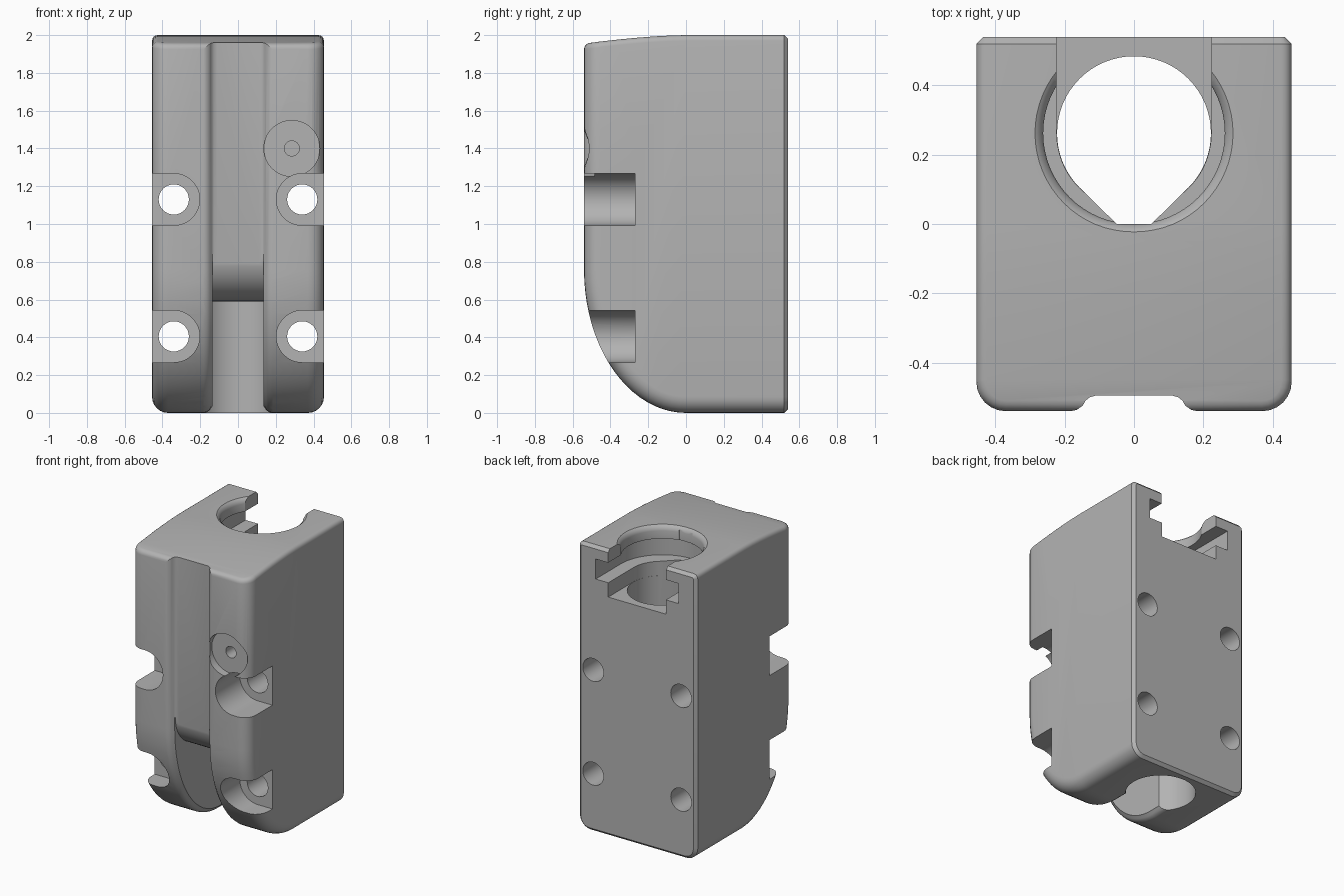
import bpy, bmesh, math
from mathutils import Vector

cube = bpy.data.objects.get("Cube")
if cube:
    bpy.data.objects.remove(cube, do_unlink=True)

W, D, H = 0.455, 0.54, 2.0      # half width, half depth, height
BORE_Y, BORE_R = 0.262, 0.222   # main vertical bore
SLOT = 0.135                    # half width of the front slot
CURVE = 0.76                    # height where the nose starts curving under

grey = bpy.data.materials.new("light_grey")
grey.use_nodes = True
grey.diffuse_color = (0.45, 0.45, 0.45, 1)
grey.node_tree.nodes["Principled BSDF"].inputs["Base Color"].default_value = grey.diffuse_color


def loft_mesh(sections):
    """Skin a closed solid through matching rings of points."""
    bm = bmesh.new()
    rings = [[bm.verts.new(p) for p in s] for s in sections]
    n = len(rings[0])
    for a, b in zip(rings, rings[1:]):
        for i in range(n):
            bm.faces.new((a[i], a[(i + 1) % n], b[(i + 1) % n], b[i]))
    bm.faces.new(rings[0])
    bm.faces.new(rings[-1])
    bmesh.ops.recalc_face_normals(bm, faces=bm.faces)
    return bm


def to_object(name, bm):
    mesh = bpy.data.meshes.new(name)
    bm.to_mesh(mesh)
    bm.free()
    obj = bpy.data.objects.new(name, mesh)
    bpy.context.collection.objects.link(obj)
    return obj


def prism_x(pts, x0, x1):
    return loft_mesh([[(x, y, z) for y, z in pts] for x in (x0, x1)])


def prism_z(pts, z0, z1):
    return loft_mesh([[(x, y, z) for x, y in pts] for z in (z0, z1)])


def prism_y(pts, y0, y1):
    return loft_mesh([[(x, y, z) for x, z in pts] for y in (y0, y1)])


def arc(cx, cy, r, a0, a1, n=32):
    angles = [math.radians(a0 + (a1 - a0) * i / n) for i in range(n + 1)]
    return [(cx + r * math.cos(a), cy + r * math.sin(a)) for a in angles]


def circle(cx, cy, r, n=48):
    return arc(cx, cy, r, 0, 360, n)[:-1]


def bevel(bm, test, width, segments):
    edges = [e for e in bm.edges if test(e)]
    bmesh.ops.bevel(bm, geom=edges, offset=width, segments=segments,
                    profile=0.5, affect='EDGES', clamp_overlap=True)


# Body: side profile with an elliptical nose and a slightly domed top
nose = [math.radians(90 * i / 20) for i in range(21)]
under = [(-D * math.cos(a), CURVE - CURVE * math.sin(a)) for a in nose]
roof = [(-D * i / 6, H - 0.045 * (i / 6) ** 1.6) for i in range(7)]
bm = prism_x(under + [(D, 0), (D, H)] + roof, -W, W)


def on_side(e):
    return all(abs(abs(v.co.x) - W) < 1e-4 for v in e.verts) and abs(e.verts[0].co.x - e.verts[1].co.x) < 1e-4


def mid(e):
    return (e.verts[0].co + e.verts[1].co) / 2


bevel(bm, lambda e: on_side(e) and mid(e).z < 1.94 and mid(e).y < D - 0.01, 0.085, 6)


def on_roof(e):
    z = [f.normal.z for f in e.link_faces]
    return mid(e).z > 1.9 and mid(e).y < D - 0.01 and max(z) > 0.9 and min(z) < 0.5


bm.normal_update()
bevel(bm, on_roof, 0.03, 4)
bm.normal_update()
bevel(bm, lambda e: max(f.normal.y for f in e.link_faces) > 0.99
      and min(f.normal.y for f in e.link_faces) < 0.9, 0.02, 1)
body = to_object("body", bm)
body.data.materials.append(grey)

cutters = []


def cut(name, bm):
    cutters.append(to_object(name, bm))


# Shallow front groove with soft shoulders, following the nose underneath
path = [((-D, 2.2), (-1, 0))]
for a, (y, z) in zip(nose, under):
    n = Vector((-math.cos(a) / D, -math.sin(a) / CURVE)).normalized()
    path.append(((y, z), n))
path.append(((BORE_Y, 0), (0, -1)))
half = [(0.19, -0.1), (0.19, -0.002), (0.165, 0.004), (0.148, 0.016),
        (0.14, 0.03), (0.128, 0.04), (0.11, 0.045)]
section = half + [(-x, d) for x, d in reversed(half)]
cut("groove_cutter", loft_mesh([[(x, p[0] - n[0] * d, p[1] - n[1] * d) for x, d in section]
                                for p, n in path]))

# Deep slot from the front into the bore, with a rounded ceiling lip
lip = arc(-0.25, 0.84, 0.25, 180, 270, 12)
cut("slot_cutter", prism_x([(-0.8, -0.1), (-0.8, 0.84)] + lip + [(BORE_Y, 0.59), (BORE_Y, -0.1)],
                           -SLOT, SLOT))

# Teardrop bore running from top to bottom
drop = arc(0, BORE_Y, BORE_R, -45, 225, 48) + [(-0.05, 0), (0.05, 0)]
cut("bore_cutter", prism_z(drop, -0.1, 2.2))


# Keyhole pockets: round end plus a straight run out through the back
def keyhole(r):
    return arc(0, BORE_Y, r, 180, 360, 40) + [(r, 0.8), (-r, 0.8)]


cut("lower_channel_cutter", prism_z(keyhole(BORE_R + 0.001), 1.67, 1.8))
cut("wide_channel_cutter", prism_z(keyhole(0.32), 1.77, 1.91))
cut("top_slot_cutter", prism_z(keyhole(BORE_R + 0.002), 1.85, 2.2))

# Round mouth with a softened rim
rim = [(0.262, 1.85), (0.262, 1.965), (0.267, 1.983), (0.28, 1.996), (0.30, 2.01), (0.30, 2.2)]
cut("mouth_cutter", loft_mesh([[(x, y, z) for x, y in circle(0, BORE_Y, r, 64)] for r, z in rim]))

# Four bolt holes with counterbores open to the sides
for side in (-1, 1):
    for z in (0.405, 1.13):
        x = side * 0.34
        cut("bolt_hole_cutter", prism_y(circle(x, z, 0.08, 32), -0.8, 0.8))
        a = 90 if side > 0 else -90
        pts = arc(x, z, 0.137, a, a + 180, 24)
        pts += [(side * 0.7, pts[-1][1]), (side * 0.7, pts[0][1])]
        cut("counterbore_cutter", prism_y(pts, -0.8, -0.27))

# Round recess with a small centre hole
cut("recess_cutter", prism_y(circle(0.285, 1.4, 0.148), -0.8, -0.485))
cut("centre_hole_cutter", prism_y(circle(0.285, 1.4, 0.04, 24), -0.8, -0.38))

# Apply all cuts, then remove the helpers
bpy.context.view_layer.objects.active = body
for c in cutters:
    mod = body.modifiers.new(c.name, 'BOOLEAN')
    mod.operation = 'DIFFERENCE'
    mod.solver = 'EXACT'
    mod.object = c
    bpy.ops.object.modifier_apply(modifier=mod.name)
    bpy.data.objects.remove(c, do_unlink=True)

bpy.ops.object.select_all(action='DESELECT')
body.select_set(True)
bpy.ops.object.shade_smooth_by_angle(angle=math.radians(30))
